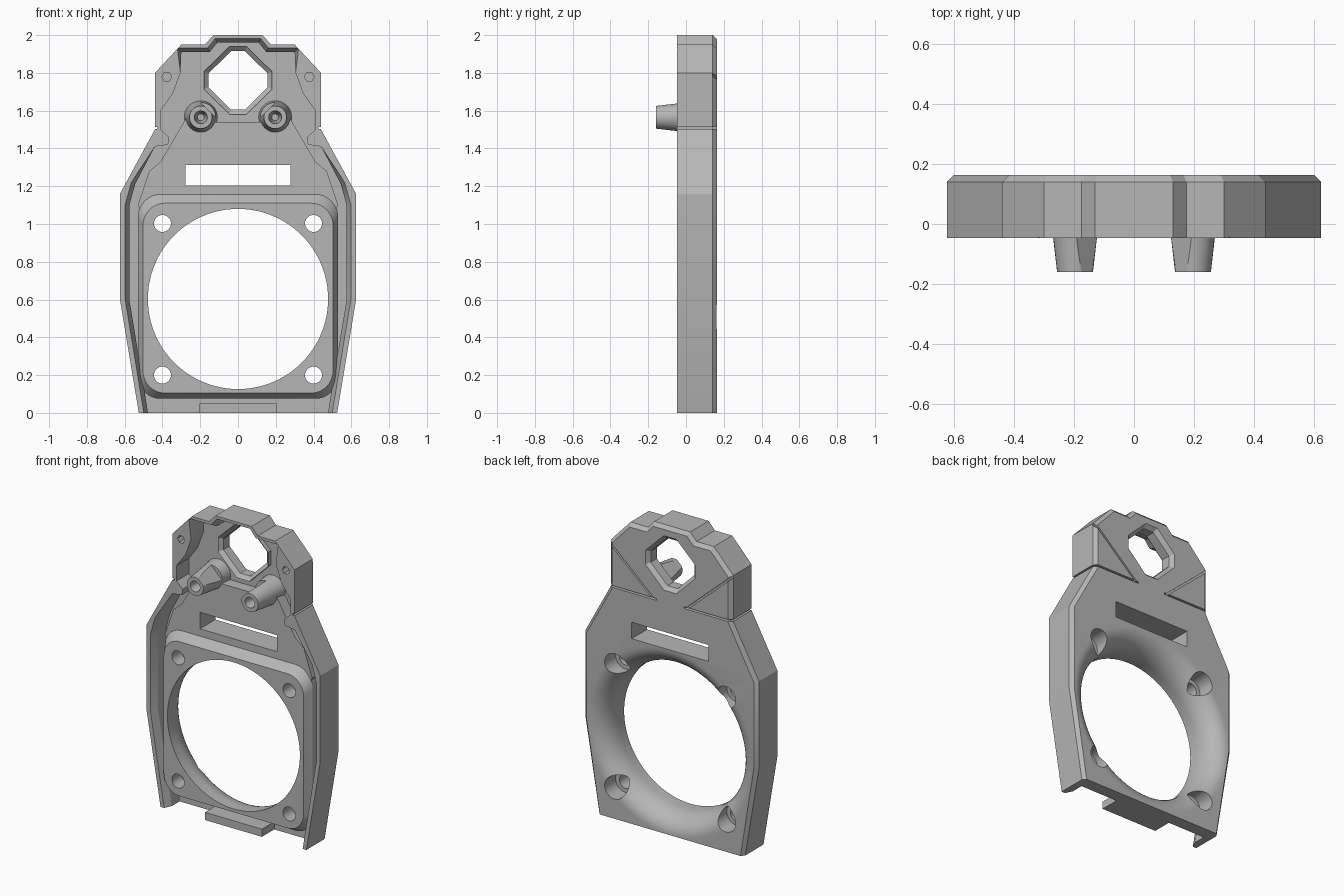
import bpy, bmesh, math
from mathutils import Vector

cube = bpy.data.objects.get("Cube")
if cube:
    bpy.data.objects.remove(cube)

grey = bpy.data.materials.new("mid_grey")
grey.use_nodes = True
COLOUR = (0.47, 0.47, 0.47, 1)
grey.diffuse_color = COLOUR
grey.node_tree.nodes["Principled BSDF"].inputs["Base Color"].default_value = COLOUR


def sym(half):
    """Mirror a right-hand profile (bottom to top) into a closed outline."""
    return half + [(-x, z) for x, z in reversed(half)]


def inset(pts, d):
    """Offset a counter-clockwise outline inwards by d with mitred corners."""
    out = []
    for i, p in enumerate(pts):
        a, p, b = Vector(pts[i - 1]), Vector(p), Vector(pts[(i + 1) % len(pts)])
        u, v = (p - a).normalized(), (b - p).normalized()
        n, m = Vector((-u.y, u.x)), Vector((-v.y, v.x))
        out.append(tuple(p + (n + m) * d / (1 + n.dot(m))))
    return out


def circle(cx, cz, r, n=32):
    return [(cx + r * math.cos(2 * math.pi * i / n),
             cz + r * math.sin(2 * math.pi * i / n)) for i in range(n)]


def box(x0, x1, z0, z1):
    return [(x0, z0), (x1, z0), (x1, z1), (x0, z1)]


def round_box(hx, z0, z1, r, n=8):
    pts = []
    for k, (cx, cz) in enumerate(box(r - hx, hx - r, z0 + r, z1 - r)):
        for i in range(n + 1):
            a = math.pi * (1 + k / 2 + i / n / 2)
            pts.append((cx + r * math.cos(a), cz + r * math.sin(a)))
    return pts


def bar(a, b, w):
    """Thin rectangle of width w along the line a-b."""
    a, b = Vector(a), Vector(b)
    u = (b - a).normalized() * w / 2
    n = Vector((-u.y, u.x))
    return [tuple(q) for q in (a - n, b - n, b + n, a + n)]


def loft(name, rings):
    """Solid through outlines [(y, points)...] ordered front to back."""
    bm = bmesh.new()
    rows = [[bm.verts.new((x, y, z)) for x, z in pts] for y, pts in rings]
    n = len(rows[0])
    for r, s in zip(rows, rows[1:]):
        for i in range(n):
            j = (i + 1) % n
            bm.faces.new((r[i], r[j], s[j], s[i]))
    bm.faces.new(rows[0])
    bm.faces.new(rows[-1])
    bmesh.ops.recalc_face_normals(bm, faces=bm.faces)
    mesh = bpy.data.meshes.new(name)
    bm.to_mesh(mesh)
    bm.free()
    obj = bpy.data.objects.new(name, mesh)
    bpy.context.collection.objects.link(obj)
    mesh.materials.append(grey)
    return obj


def prism(name, pts, y0, y1):
    return loft(name, [(y0, pts), (y1, pts)])


def combine(target, other, op="DIFFERENCE"):
    mod = target.modifiers.new(op.lower(), "BOOLEAN")
    mod.operation, mod.solver, mod.object = op, "EXACT", other
    bpy.context.view_layer.objects.active = target
    bpy.ops.object.modifier_apply(modifier=mod.name)
    bpy.data.objects.remove(other)


FRONT, PLATE, FLOOR, BACK = -0.047, 0.005, 0.08, 0.163

# Outer shell with a chamfered back edge, kept square at the bottom
outline = sym([(0.525, 0), (0.625, 0.6), (0.625, 1.16), (0.44, 1.5), (0.44, 1.8),
               (0.30, 1.95), (0.175, 1.95), (0.13, 2.0)])
chamfered = [(x, 0 if z < 0.1 else z) for x, z in inset(outline, 0.022)]
body = loft("housing", [(FRONT, outline), (BACK - 0.022, outline), (BACK, chamfered)])

# Front cavity, open at the bottom, sloping rim except beside the ears
cavity = sym([(0.46, -0.1), (0.575, 0.6), (0.575, 1.1), (0.545, 1.21), (0.44, 1.41),
              (0.37, 1.42), (0.365, 1.46), (0.41, 1.5), (0.41, 1.6), (0.345, 1.69),
              (0.305, 1.8), (0.30, 1.91), (0.15, 1.91), (0.11, 1.96)])
lip = [q if q[1] < 1.415 or p[1] > 1.9 else p for p, q in zip(cavity, inset(cavity, -0.022))]
combine(body, loft("cavity_cutter", [(FRONT - 0.01, lip), (FRONT, lip),
                                     (0.0, cavity), (FLOOR, cavity)]))

# Raised centre plate
plate = sym([(0.48, 1.0), (0.53, 1.1), (0.47, 1.28), (0.41, 1.33), (0.24, 1.62), (0.15, 1.54)])
combine(body, prism("centre_plate", plate, PLATE, FLOOR + 0.02), "UNION")

# Raised fan seat with sloping edges
seat = round_box(0.53, 0.075, 1.16, 0.12)
seat_top = [(x * 0.95, z - 0.05 if z > 0.6 else z + 0.03) for x, z in seat]
combine(body, loft("fan_seat", [(FRONT + 0.002, seat_top), (PLATE + 0.003, seat),
                                (FLOOR + 0.02, seat)]), "UNION")

# Bottom tab
combine(body, prism("bottom_tab", box(-0.205, 0.205, 0, 0.05), FRONT, FLOOR + 0.02), "UNION")

# Octagonal window rim
window = sym([(0.036, 1.605), (0.157, 1.725), (0.157, 1.797), (0.036, 1.915)])
rim = inset(window, -0.024)
combine(body, prism("window_rim", rim, 0.05, FLOOR + 0.02), "UNION")

# Tapered posts with a flat side towards the window
for s in (-1, 1):
    cx, cz = 0.197 * s, 1.565
    post = loft("post", [(-0.16, circle(cx, cz, 0.06)), (FLOOR + 0.02, circle(cx, cz, 0.09))])
    d = Vector((-s, 1)).normalized()
    t = Vector((d.y, -d.x)) * 0.2
    mid = Vector((cx, cz)) + d * (0.055 + 0.1)
    combine(post, prism("flat_cutter", bar(mid - t, mid + t, 0.2), -0.2, PLATE))
    combine(body, post, "UNION")
    combine(body, loft("post_hole", [(-0.17, circle(cx, cz, 0.036, 24)),
                                     (-0.04, circle(cx, cz, 0.018, 24))]))

# Fan opening flaring smoothly towards the back
flare = [(-0.1, circle(0, 0.603, 0.477, 96))]
for i in range(13):
    a = math.pi / 2 * i / 12
    flare.append((0.01 + (BACK - 0.01) * math.sin(a),
                  circle(0, 0.603, 0.602 - 0.125 * math.cos(a), 96)))
flare.append((0.2, circle(0, 0.603, 0.602, 96)))
combine(body, loft("fan_opening", flare))

# Window opening, chamfered at the front and back
combine(body, loft("window_cutter", [(0.04, rim), (0.052, rim), (0.075, window),
                                     (0.138, window), (BACK + 0.002, rim)]))

# Slot above the fan
combine(body, prism("slot_cutter", box(-0.277, 0.277, 1.205, 1.312), -0.1, 0.2))

# Screw holes: recessed fan corners and small ear holes
for s in (-1, 1):
    for z in (0.2, 1.003):
        combine(body, prism("screw_hole", circle(0.4 * s, z, 0.045), -0.1, 0.2))
        combine(body, prism("screw_head_hole", circle(0.4 * s, z, 0.072), 0.05, 0.2))
    combine(body, prism("ear_hole", circle(0.377 * s, 1.78, 0.026, 6), -0.1, 0.05))

# Seams across the back and round the sides of the upper section
for s in (-1, 1):
    combine(body, prism("seam", bar((0.1 * s, 1.508), (0.6 * s, 1.508), 0.012), 0.14, 0.2))
    combine(body, prism("side_seam", bar((0.425 * s, 1.508), (0.6 * s, 1.508), 0.012),
                        -0.1, 0.2))
    combine(body, prism("diagonal_seam", bar((0.46 * s, 1.81), (0.12 * s, 1.508), 0.012),
                        0.14, 0.2))

# Smooth round surfaces, crisp edges
bpy.ops.object.select_all(action="DESELECT")
body.select_set(True)
bpy.context.view_layer.objects.active = body
bpy.ops.object.shade_smooth_by_angle(angle=math.radians(25))
